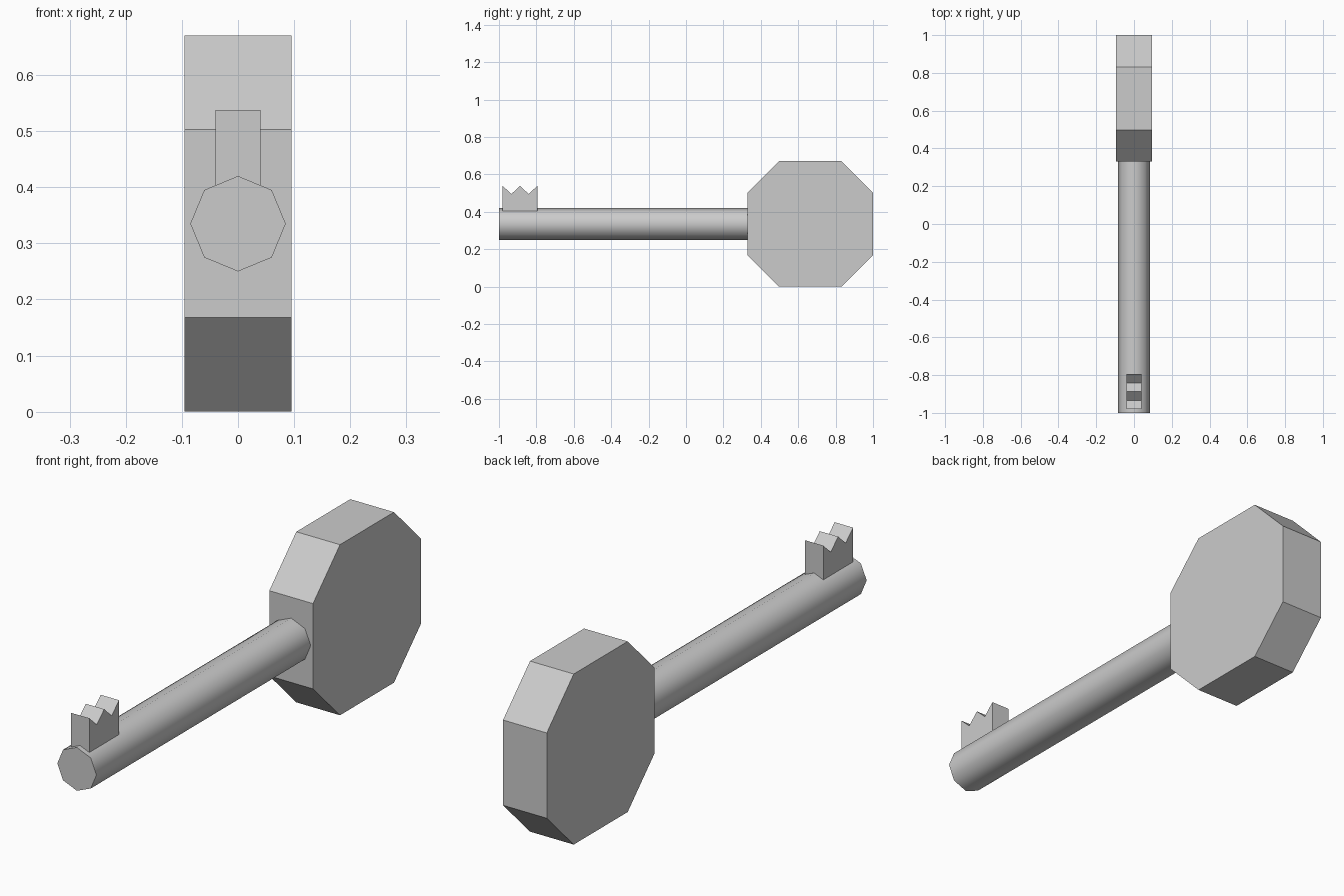
import bpy, math

if "Cube" in bpy.data.objects:
    bpy.data.objects.remove(bpy.data.objects["Cube"])

MID_Z = 0.335


def prism(name, profile, half_width):
    """Extrude a (y, z) outline symmetrically along x."""
    n = len(profile)
    verts = [(x, y, z) for x in (half_width, -half_width) for y, z in profile]
    faces = [list(range(n)), list(range(2 * n - 1, n - 1, -1))]
    faces += [(i, i + n, (i + 1) % n + n, (i + 1) % n) for i in range(n)]
    mesh = bpy.data.meshes.new(name)
    mesh.from_pydata(verts, [], faces)
    obj = bpy.data.objects.new(name, mesh)
    bpy.context.collection.objects.link(obj)
    return obj


# Octagonal handle plate with equal corner chamfers
a, b = 0.1675, 0.335
y0 = 0.665
corners = [(-a, -b), (a, -b), (b, -a), (b, a), (a, b), (-a, b), (-b, a), (-b, -a)]
prism("key_handle", [(y0 + y, MID_Z + z) for y, z in corners], 0.095)

# Toothed bit on top of the shaft tip
start, end, teeth = -0.98, -0.795, 4
outline = [(start, 0.403), (end, 0.403)]
for i in range(teeth, -1, -1):
    y = start + (end - start) * i / teeth
    outline.append((y, 0.538 if i % 2 == 0 else 0.495))
prism("key_bit", outline, 0.04)

# Eight-sided shaft, smooth along its sides with sharp end caps
bpy.ops.mesh.primitive_cylinder_add(
    vertices=8, radius=0.085, depth=1.333,
    location=(0, -1 + 1.333 / 2, MID_Z), rotation=(math.pi / 2, 0, 0))
bpy.context.object.name = "key_shaft"
bpy.ops.object.shade_smooth_by_angle(angle=math.radians(60))
